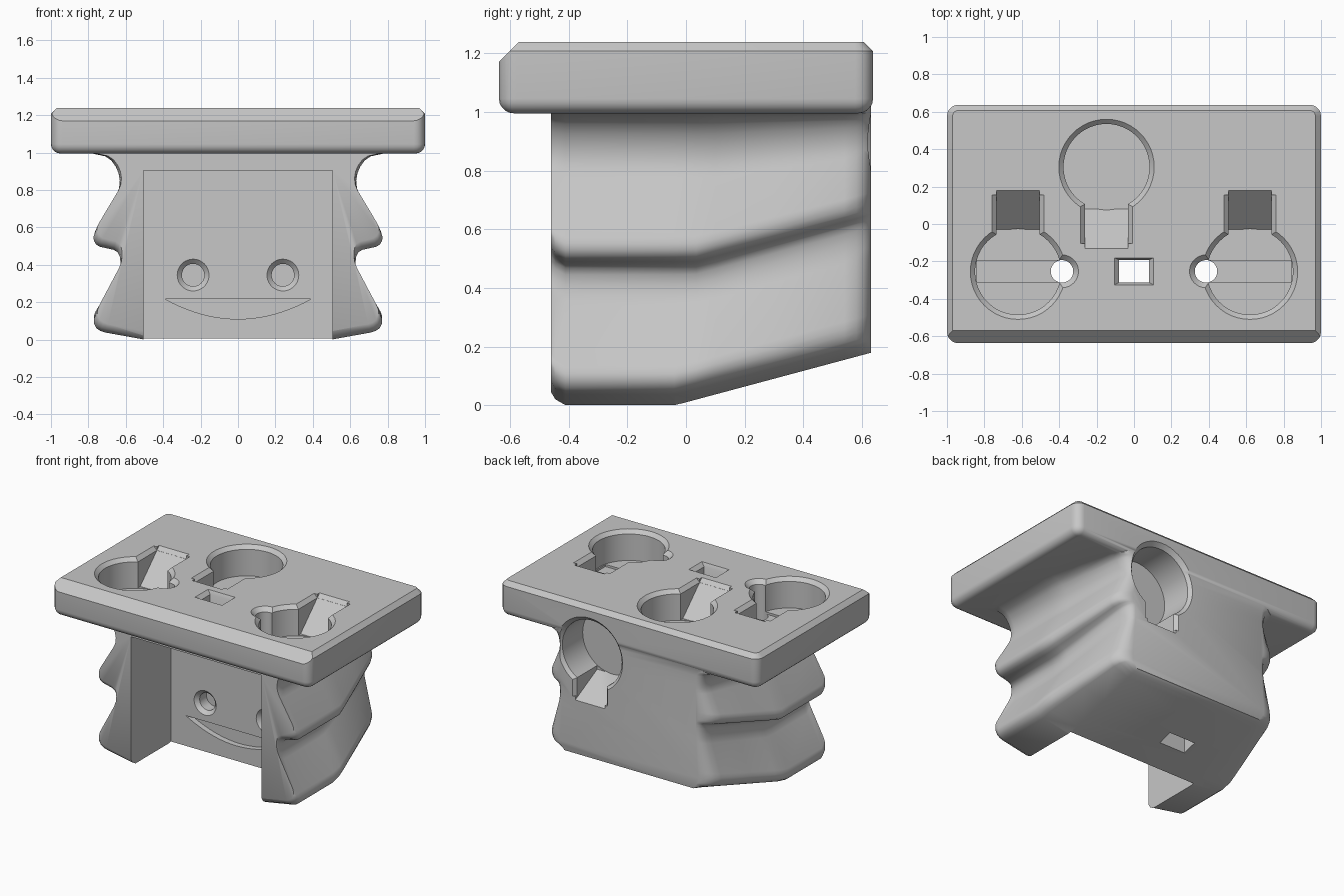
import bpy, bmesh
from math import sin, cos, pi, radians
from mathutils import Matrix, Vector

if "Cube" in bpy.data.objects:
    bpy.data.objects.remove(bpy.data.objects["Cube"], do_unlink=True)

grey = bpy.data.materials.new("plain_grey")
grey.use_nodes = True
grey.diffuse_color = (0.57, 0.57, 0.57, 1)
grey.node_tree.nodes["Principled BSDF"].inputs["Base Color"].default_value = grey.diffuse_color


def loft(name, rings, matrix=Matrix()):
    """Closed solid through rings that have equal point counts."""
    bm = bmesh.new()
    loops = [[bm.verts.new(matrix @ Vector(p)) for p in ring] for ring in rings]
    n = len(loops[0])
    for a, b in zip(loops, loops[1:]):
        for i in range(n):
            j = (i + 1) % n
            bm.faces.new((a[i], a[j], b[j], b[i]))
    bm.faces.new(loops[0])
    bm.faces.new(loops[-1])
    bmesh.ops.recalc_face_normals(bm, faces=bm.faces)
    mesh = bpy.data.meshes.new(name)
    bm.to_mesh(mesh)
    bm.free()
    mesh.materials.append(grey)
    obj = bpy.data.objects.new(name, mesh)
    bpy.context.collection.objects.link(obj)
    return obj


def combine(target, tool, operation="DIFFERENCE"):
    mod = target.modifiers.new("combine", "BOOLEAN")
    mod.operation = operation
    mod.solver = "EXACT"
    mod.object = tool
    bpy.context.view_layer.objects.active = target
    bpy.ops.object.modifier_apply(modifier=mod.name)
    bpy.data.objects.remove(tool, do_unlink=True)


def rect(x, y, z):
    return [(-x, -y, z), (x, -y, z), (x, y, z), (-x, y, z)]


def circle(r, z, n=48):
    return [(r * cos(2 * pi * i / n), r * sin(2 * pi * i / n), z) for i in range(n)]


def cut(rings, matrix=Matrix()):
    combine(holder, loft("cutter", rings, matrix))


def cut_box(x0, x1, y0, y1, z0, z1):
    at = Matrix.Translation(((x0 + x1) / 2, (y0 + y1) / 2, 0))
    cut([rect((x1 - x0) / 2, (y1 - y0) / 2, z) for z in (z0, z1)], at)


def round_hole(matrix, r, depth, chamfer):
    cut([circle(r, -depth), circle(r, -chamfer),
         circle(r + chamfer * 2, chamfer)], matrix)


def keyhole(matrix, depth=0.21, reach=0.435):
    """Round socket with a ramped slot towards local +y."""
    round_hole(matrix, 0.23, depth, 0.025)
    floor = 0.004 - depth
    side = [(0, floor), (0.225, floor), (reach, 0), (reach, 0.04), (0, 0.04)]
    cut([[(x, y, z) for y, z in side] for x in (-0.115, 0.115)], matrix)
    flare = [(-0.115, -0.025), (0.115, -0.025), (0.165, 0.025), (-0.165, 0.025)]
    cut([[(x, y, z) for x, z in flare] for y in (0.1, reach - 0.025)], matrix)


# Body: ribbed side profile swept from front to back, bending upwards
half = [(0.5, 0), (0.71, 0.038), (0.735, 0.046), (0.757, 0.061), (0.77, 0.085),
        (0.771, 0.108), (0.762, 0.135), (0.645, 0.34), (0.632, 0.375),
        (0.628, 0.41), (0.632, 0.445), (0.645, 0.468), (0.665, 0.48),
        (0.71, 0.49), (0.74, 0.497), (0.76, 0.51), (0.771, 0.53), (0.772, 0.552),
        (0.764, 0.578), (0.65, 0.775), (0.636, 0.81), (0.632, 0.85),
        (0.639, 0.89), (0.654, 0.925), (0.678, 0.958), (0.71, 0.98),
        (0.78, 0.995), (0.78, 1.05)]
outline = half + [(-x, z) for x, z in reversed(half)]


def body_ring(y, width, front_lift):
    ring = []
    for x, z in outline:
        fade = min(1, max(0, (1 - z) / 0.45))
        rise = 0.268 * max(0, y + 0.04 - 0.15 * z)
        side = 1 if x > 0 else -1
        ring.append((side * (0.5 + (abs(x) - 0.5) * width), y,
                     z + (rise + front_lift) * fade))
    return ring


stations = [(-0.46, 0.93, 0.045), (-0.445, 0.97, 0.02), (-0.41, 1, 0), (-0.04, 1, 0),
            (0.035, 1, 0), (0.1, 0.95, 0), (0.3, 0.77, 0), (0.54, 0.55, 0),
            (0.58, 0.48, 0), (0.605, 0.39, 0), (0.622, 0.27, 0), (0.63, 0.13, 0)]
holder = loft("holder_body", [body_ring(*station) for station in stations])


# Top plate: rounded rectangle stack with rounded bottom and chamfered top
def plate_ring(inset, z):
    r = 0.06 - inset
    ring = []
    for k, (sx, sy) in enumerate([(1, 1), (-1, 1), (-1, -1), (1, -1)]):
        for i in range(6):
            a = pi / 2 * (k + i / 5)
            ring.append((sx * 0.94 + r * cos(a), sy * 0.577 + r * sin(a), z))
    return ring


levels = [(0.05 * (1 - sin(a)), 1.045 - 0.05 * cos(a))
          for a in (pi / 2 * i / 5 for i in range(6))]
plate = loft("top_plate", [plate_ring(i, z) for i, z in levels + [(0, 1.207), (0.03, 1.237)]])
combine(holder, plate, "UNION")
slope = [(-0.74, 1.067), (-0.50, 1.307), (-0.74, 1.307)]
cut([[(x, y, z) for y, z in slope] for x in (-1.1, 1.1)])

# Front recess
wall = -0.02
cut_box(-0.505, 0.505, -0.7, wall, -0.1, 0.905)

# Sockets in the top and the back
top = 1.237
for x in (-0.62, 0.62):
    keyhole(Matrix.Translation((x, -0.255, top)))
keyhole(Matrix.Translation((-0.147, 0.305, top)) @ Matrix.Rotation(pi, 4, "Z"))
keyhole(Matrix.Translation((0.3, 0.634, 0.9)) @ Matrix.Rotation(radians(-90), 4, "X"),
        depth=0.25, reach=0.35)

# Drain holes with shallow floor channels
for s in (-1, 1):
    ends = sorted((s * 0.4, s * 0.84))
    cut_box(*ends, -0.31, -0.195, 1.012, 1.05)
    round_hole(Matrix.Translation((s * 0.385, -0.253, top)), 0.06, 0.5, 0.028)

# Rectangular through hole with flared rim
cut([rect(0.08, 0.06, -0.5), rect(0.08, 0.06, -0.025), rect(0.13, 0.085, 0.025)],
    Matrix.Translation((0, -0.253, top)))

# Eyes and mouth in the recess wall
to_front = Matrix.Rotation(radians(90), 4, "X")
for x in (-0.24, 0.24):
    round_hole(Matrix.Translation((x, wall, 0.345)) @ to_front, 0.06, 0.1, 0.025)
smile = [(0.39 * t / 10, 0.11 + 0.107 * (t / 10) ** 2) for t in range(-10, 11)]
cut([[(x, wall + d, z) for x, z in smile] for d in (-0.05, 0.04)])

# Small pocket underneath
cut_box(-0.27, -0.07, 0.17, 0.27, -0.1, 0.17)

# Smooth curved areas, keep hard edges
holder.name = "holder"
bpy.ops.object.select_all(action="DESELECT")
holder.select_set(True)
bpy.context.view_layer.objects.active = holder
bpy.ops.object.shade_smooth_by_angle(angle=radians(38))
